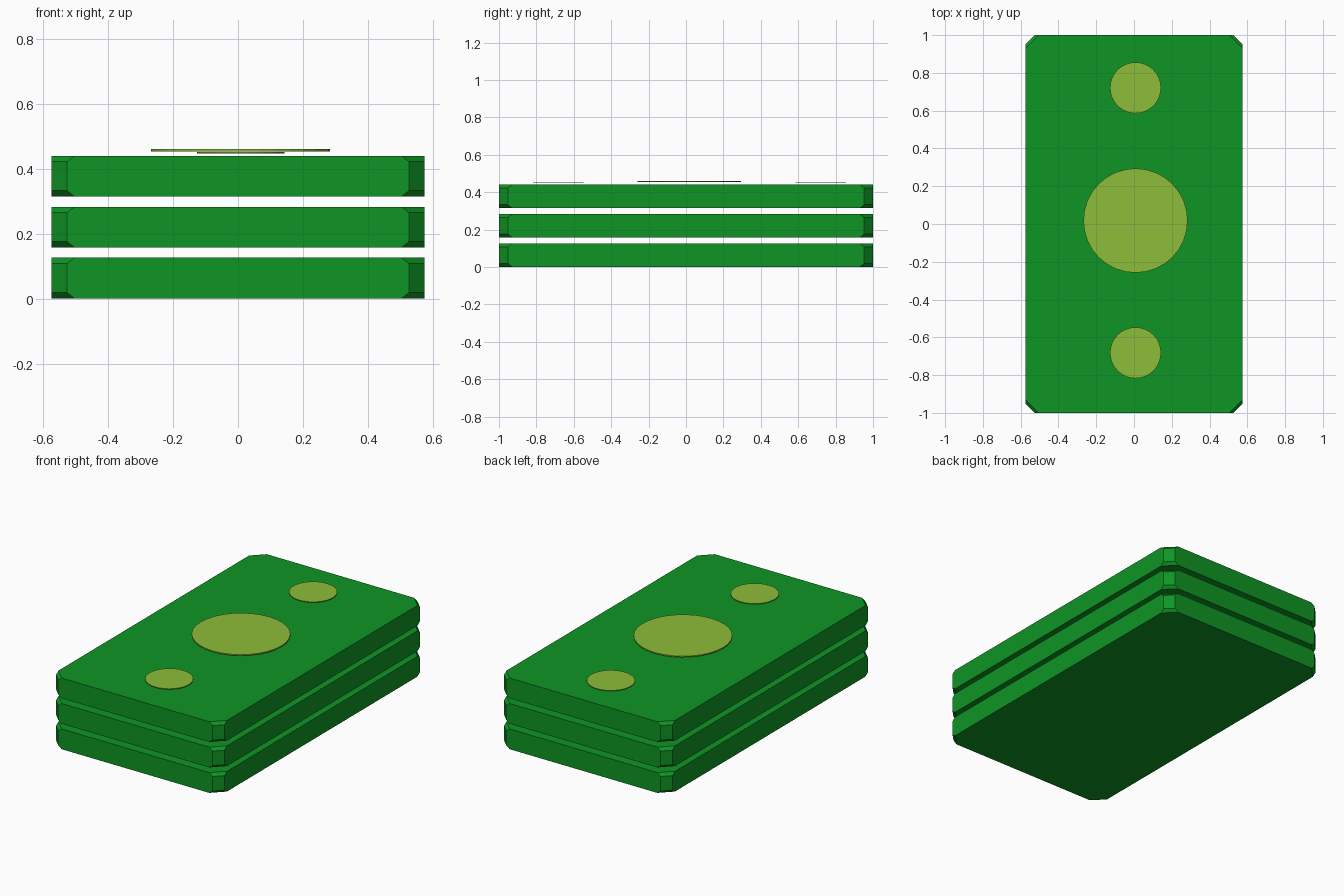
import bpy, bmesh

if "Cube" in bpy.data.objects:
    bpy.data.objects.remove(bpy.data.objects["Cube"])

HX, HY = 0.575, 1.0        # half sizes of a bundle
HEIGHT, PITCH = 0.125, 0.157


def material(name, rgb):
    m = bpy.data.materials.new(name)
    m.diffuse_color = (*rgb, 1)
    m.use_nodes = True
    m.node_tree.nodes["Principled BSDF"].inputs["Base Color"].default_value = m.diffuse_color
    return m


green = material("banknote green", (0.0047, 0.30, 0.018))
lime = material("light lime", (0.27, 0.51, 0.042))


def finish(name, bm, mat):
    bmesh.ops.recalc_face_normals(bm, faces=bm.faces)
    mesh = bpy.data.meshes.new(name)
    bm.to_mesh(mesh)
    bm.free()
    mesh.materials.append(mat)
    obj = bpy.data.objects.new(name, mesh)
    bpy.context.collection.objects.link(obj)
    return obj


def outline(cut):
    """Rectangle with its four corners cut off."""
    a, b = HX - cut, HY - cut
    return [(a, -HY), (HX, -b), (HX, b), (a, HY),
            (-a, HY), (-HX, b), (-HX, -b), (-a, -HY)]


def bundle(name, z):
    """Slab with cut corners; the cut widens towards top and bottom."""
    bm = bmesh.new()
    wide, narrow, inset = 0.071, 0.048, 0.018
    low = [bm.verts.new((x, y, z)) for x, y in outline(wide)]
    mid_low = [bm.verts.new((x, y, z + inset)) for x, y in outline(narrow)]
    mid_high = [bm.verts.new((x, y, z + HEIGHT - inset)) for x, y in outline(narrow)]
    high = [bm.verts.new((x, y, z + HEIGHT)) for x, y in outline(wide)]
    bm.faces.new(low[::-1])
    bm.faces.new(high)
    rings = [low, mid_low, mid_high, high]
    for i in range(8):
        j = (i + 1) % 8
        if i % 2:      # straight side: one flat face
            bm.faces.new([r[i] for r in rings] + [r[j] for r in reversed(rings)])
        else:          # corner: three facets
            for r, s in zip(rings, rings[1:]):
                bm.faces.new((r[i], r[j], s[j], s[i]))
    return finish(name, bm, green)


def disc(name, x, y, radius, z0, z1):
    """Thin round plate."""
    bm = bmesh.new()
    bmesh.ops.create_cone(bm, cap_ends=True, segments=32, radius1=radius,
                          radius2=radius, depth=z1 - z0)
    bmesh.ops.translate(bm, vec=(x, y, (z0 + z1) / 2), verts=bm.verts)
    return finish(name, bm, lime)


# Three stacked bundles
for i, label in enumerate(("bottom", "middle", "top")):
    bundle(label + "_bundle", i * PITCH + 0.001)

# Round marks on top
disc("centre_disc", 0.008, 0.018, 0.276, 0.454, 0.461)
disc("front_disc", 0.008, -0.682, 0.135, 0.448, 0.452)
disc("back_disc", 0.008, 0.721, 0.135, 0.448, 0.452)
